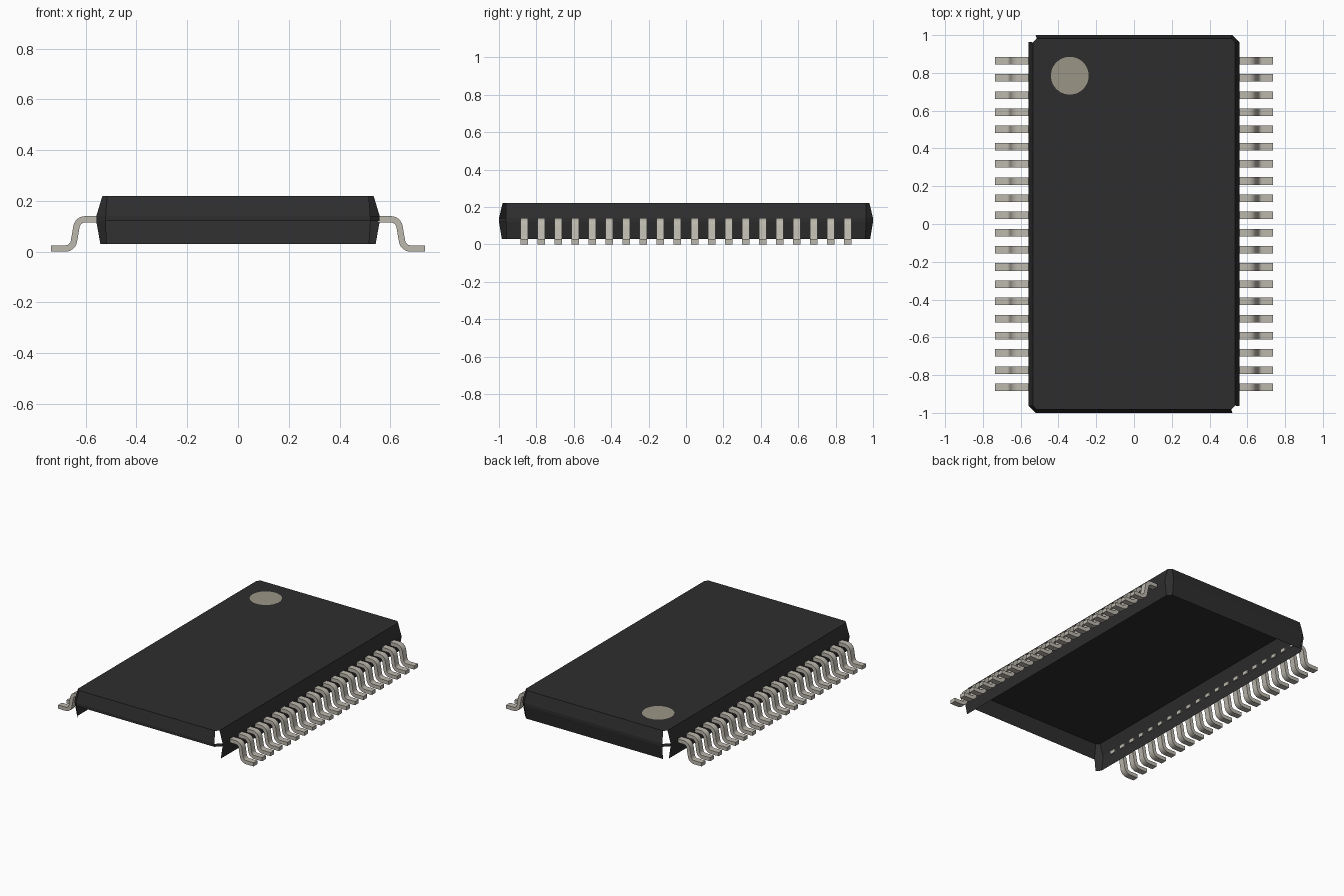
import bpy, bmesh, math
from mathutils import Vector

cube = bpy.data.objects.get("Cube")
if cube:
    bpy.data.objects.remove(cube, do_unlink=True)


def material(name, rgb):
    mat = bpy.data.materials.new(name)
    mat.use_nodes = True
    color = (*rgb, 1)
    mat.diffuse_color = color
    bsdf = next(n for n in mat.node_tree.nodes if n.type == 'BSDF_PRINCIPLED')
    bsdf.inputs["Base Color"].default_value = color
    return mat


black = material("black plastic", (0.027, 0.027, 0.027))
metal = material("dull metal", (0.50, 0.48, 0.42))
beige = material("marker beige", (0.33, 0.30, 0.24))


def finish(bm, name, mat):
    mesh = bpy.data.meshes.new(name)
    bm.to_mesh(mesh)
    bm.free()
    mesh.materials.append(mat)
    return mesh


def add(name, mesh, location=(0, 0, 0), turn=0):
    obj = bpy.data.objects.new(name, mesh)
    obj.location = location
    obj.rotation_euler.z = turn
    bpy.context.collection.objects.link(obj)
    return obj


# Body: thin open-bottomed shell lofted through chamfered rectangles
def ring(bm, hx, hy, cut, z):
    corner = [(hx, hy - cut), (hx - cut, hy)]
    pts = []
    for sx, sy in ((1, 1), (-1, 1), (-1, -1), (1, -1)):
        pair = corner if sx * sy > 0 else corner[::-1]
        pts += [(sx * x, sy * y, z) for x, y in pair]
    return [bm.verts.new(p) for p in pts]


bm = bmesh.new()
bottom = ring(bm, 0.542, 0.985, 0.026, 0.03)
low_seam = ring(bm, 0.558, 1.0, 0.037, 0.12)
high_seam = ring(bm, 0.558, 1.0, 0.037, 0.14)
top = ring(bm, 0.534, 0.981, 0.019, 0.22)

# Side panels by index: two opposite corners and the lower front are open
LEFT_BACK, RIGHT_BACK, RIGHT_FRONT, FRONT, LEFT_FRONT = 0, 2, 4, 5, 6
layers = (
    (bottom, low_seam, {RIGHT_BACK, LEFT_FRONT, FRONT}),
    (low_seam, high_seam, set()),
    (high_seam, top, {RIGHT_BACK, LEFT_FRONT}),
)
for a, b, gaps in layers:
    for i in range(8):
        if i not in gaps:
            j = (i + 1) % 8
            bm.faces.new((a[i], a[j], b[j], b[i]))
bm.faces.new(top)
add("body_shell", finish(bm, "body_shell", black))

# Round marker plate on the top
bm = bmesh.new()
bmesh.ops.create_circle(bm, cap_ends=True, segments=48, radius=0.1)
add("pin_one_marker", finish(bm, "pin_one_marker", beige), (-0.34, 0.785, 0.2215))


# Lead: filleted S-shaped strip with constant thickness
def filleted(points, radius, steps=6):
    pts = [Vector(p) for p in points]
    path = [pts[0]]
    for p, c, n in zip(pts, pts[1:], pts[2:]):
        u, v = (p - c).normalized(), (n - c).normalized()
        half = u.angle(v) / 2
        center = c + (u + v).normalized() * radius / math.sin(half)
        start = c + u * radius / math.tan(half) - center
        end = c + v * radius / math.tan(half) - center
        sweep = start.angle_signed(end)
        for k in range(steps + 1):
            t = -sweep * k / steps
            path.append(center + Vector((
                start.x * math.cos(t) - start.y * math.sin(t),
                start.x * math.sin(t) + start.y * math.cos(t))))
    return path + [pts[-1]]


def lead_mesh(width, thickness):
    path = filleted([(0.55, 0.1275), (0.631, 0.1275),
                     (0.651, 0.0125), (0.737, 0.0125)], 0.034)
    bm = bmesh.new()
    sections = []
    for i, p in enumerate(path):
        d = (path[min(i + 1, len(path) - 1)] - path[max(i - 1, 0)]).normalized()
        n = Vector((-d.y, d.x)) * thickness / 2
        # keep the straight ends exactly level
        if i in (0, 1, len(path) - 2, len(path) - 1):
            n = Vector((0, thickness / 2))
        sections.append([bm.verts.new((q.x, y, q.y)) for q, y in (
            (p + n, -width / 2), (p + n, width / 2),
            (p - n, width / 2), (p - n, -width / 2))])
    for a, b in zip(sections, sections[1:]):
        for k in range(4):
            m = (k + 1) % 4
            bm.faces.new((a[k], a[m], b[m], b[k]))
    bm.faces.new(sections[0])
    bm.faces.new(sections[-1])
    bmesh.ops.recalc_face_normals(bm, faces=bm.faces)
    for f in bm.faces:
        f.smooth = True
    mesh = finish(bm, "lead", metal)
    mesh.set_sharp_from_angle(angle=math.radians(40))
    return mesh


# Twenty leads along each long side
lead = lead_mesh(0.04, 0.025)
COUNT, PITCH = 20, 0.091
for i in range(COUNT):
    y = (i - (COUNT - 1) / 2) * PITCH
    add(f"left_lead_{i + 1}", lead, (0, y, 0))
    add(f"right_lead_{i + 1}", lead, (0, y, 0), math.pi)
